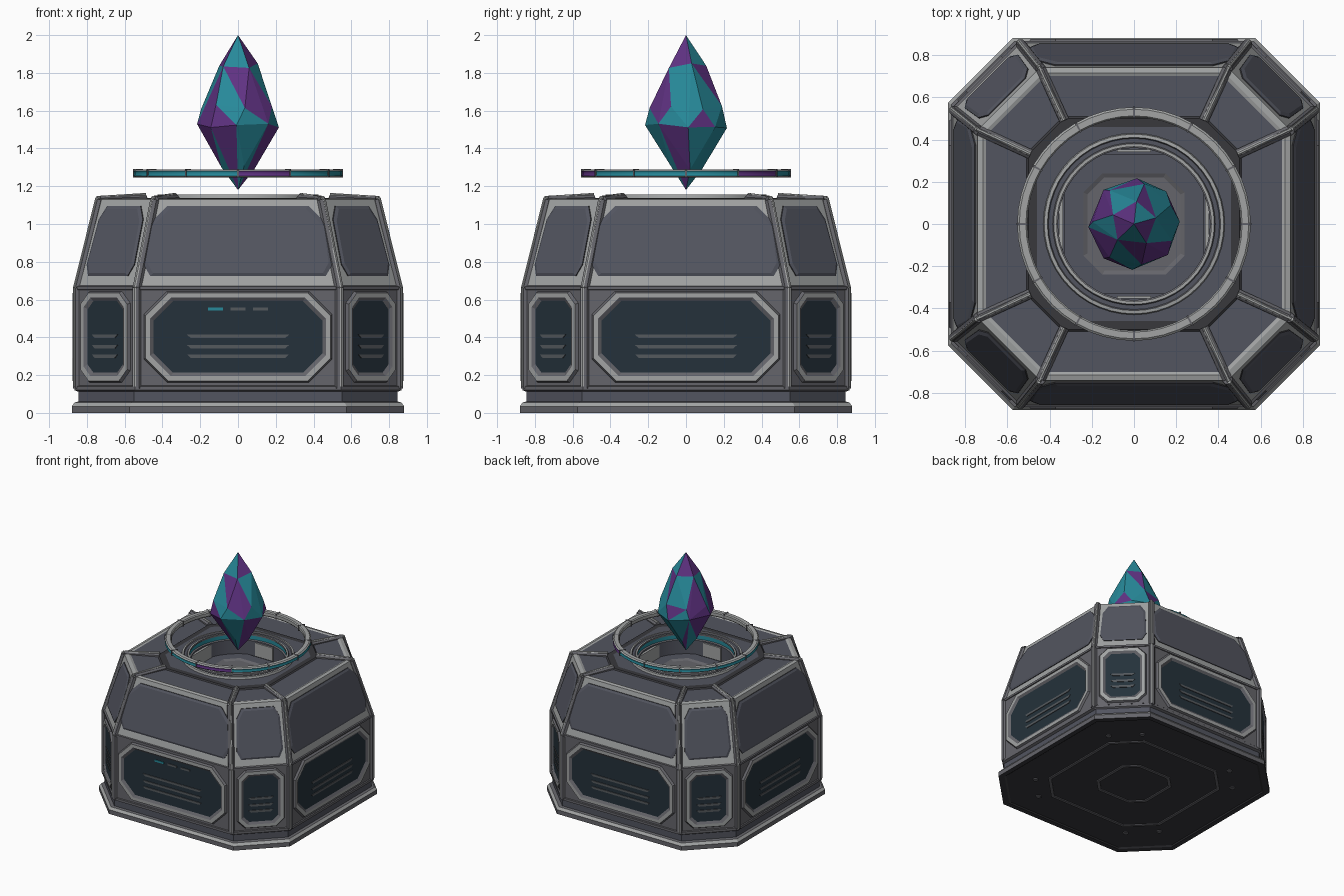
import bpy, bmesh, math, random
from mathutils import Vector

if "Cube" in bpy.data.objects:
    bpy.data.objects.remove(bpy.data.objects["Cube"])


def material(name, rgb):
    m = bpy.data.materials.new(name)
    m.use_nodes = True
    m.diffuse_color = (*rgb, 1)
    b = m.node_tree.nodes["Principled BSDF"]
    b.inputs["Base Color"].default_value = (*rgb, 1)
    b.inputs["Roughness"].default_value = 0.6
    return m


LIGHT = material("light metal", (.36, .37, .37))
MID = material("mid metal", (.13, .13, .145))
PANEL = material("slate panel", (.085, .09, .115))
DARK = material("dark metal", (.04, .04, .046))
GLASS = material("dark blue glass", (.018, .031, .043))
SLAT = material("vent grey", (.09, .1, .11))
TEAL = material("teal glow", (.02, .25, .32))
PURPLE = material("purple crystal", (.115, .032, .225))


def finish(bm, name, mats, smooth=False):
    bmesh.ops.recalc_face_normals(bm, faces=bm.faces)
    me = bpy.data.meshes.new(name)
    bm.to_mesh(me)
    bm.free()
    for m in mats:
        me.materials.append(m)
    ob = bpy.data.objects.new(name, me)
    bpy.context.collection.objects.link(ob)
    if smooth:
        bpy.ops.object.select_all(action="DESELECT")
        ob.select_set(True)
        bpy.context.view_layer.objects.active = ob
        bpy.ops.object.shade_smooth_by_angle(angle=math.radians(30))
    return ob


def loft(bm, loops, bands=None, caps=(False, False)):
    """Skin closed loops of points; bands gives a material index per span."""
    rings = [[bm.verts.new(p) for p in lp] for lp in loops]
    n = len(rings[0])
    for i in range(len(rings) - 1):
        a, b = rings[i], rings[i + 1]
        for k in range(n):
            j = (k + 1) % n
            f = bm.faces.new((a[k], a[j], b[j], b[k]))
            f.material_index = bands[i] if bands else 0
    for use, ring, band in ((caps[0], rings[0], 0), (caps[1], rings[-1], -1)):
        if use:
            bm.faces.new(ring).material_index = bands[band] if bands else 0


def octagon(a, b, z):
    return [(a, -b, z), (a, b, z), (b, a, z), (-b, a, z),
            (-a, b, z), (-a, -b, z), (-b, -a, z), (b, -a, z)]


def octa_part(name, rings, mats, bands=None, caps=(False, False)):
    bm = bmesh.new()
    loft(bm, [octagon(*r) for r in rings], bands, caps)
    return finish(bm, name, mats)


def circle(r, z, n=48):
    return [(r * math.cos(math.tau * i / n), r * math.sin(math.tau * i / n), z) for i in range(n)]


# Base skirt, with the recessed underside
octa_part("base_skirt", [(.83, .54, .008), (.84, .55, 0), (.88, .575, 0), (.88, .575, .035),
                         (.865, .565, .055), (.845, .55, .06), (.845, .55, .112),
                         (.866, .545, .12), (.866, .545, .14), (.84, .53, .15)],
          [DARK, MID, PANEL, LIGHT], [0, 0, 1, 3, 1, 2, 1, 1, 1], (True, False))
for a, b in ((.56, .36), (.25, .15)):
    octa_part("underside_ridge", [(a, b, .009), (a, b, .001), (a - .025, b - .01, .001),
                                  (a - .025, b - .01, .009)], [MID])

# Main shell: upright lower wall, tapering upper wall and flat roof
LOW, BELT, ROOF = .145, .66, 1.13
octa_part("body_shell", [(.86, .54, LOW), (.86, .54, BELT), (.74, .445, ROOF),
                         (.715, .43, ROOF + .006), (.7, .42, ROOF), (.39, .162, ROOF)],
          [MID, LIGHT, PANEL], [0, 1, 1, 1, 2])
octa_part("belt_strip", [(.858, .54, .65), (.866, .543, .652), (.866, .543, .668), (.85, .54, .675)], [MID])
octa_part("roof_collar", [(.51, .335, ROOF), (.5, .33, ROOF + .008), (.46, .3, ROOF + .008),
                          (.39, .162, ROOF + .008)], [DARK, PANEL], [0, 0, 1])


def wall(face, u, z, off):
    """Point on one of the eight walls; even faces are the wide ones."""
    lo, hi = ((.86, .74) if face % 2 == 0 else (.99, .838))
    t = max(0, (z - BELT) / (ROOF - BELT))
    ang = -math.pi / 2 + face * math.pi / 4
    n = Vector((math.cos(ang), math.sin(ang), 0))
    s = Vector((-n.y, n.x, 0))
    p = n * (lo + (hi - lo) * t + off) + s * u
    return (p.x, p.y, z)


def outline(w0, w1, z0, z1, c0, c1):
    """Cut-corner outline: half widths, heights, then bottom and top corner cuts."""
    right = [(w0 - c0[0], z0), (w0, z0 + c0[1]), (w1, z1 - c1[1]), (w1 - c1[0], z1)]
    return right + [(-u, z) for u, z in reversed(right)]


def wall_part(name, face, layers, mats, bands=None, cap=True):
    bm = bmesh.new()
    loft(bm, [[wall(face, u, z, off) for u, z in pts] for pts, off in layers], bands, (False, cap))
    return finish(bm, name, mats)


def bar(name, face, u0, u1, z, h, off, mat, slant=0):
    pts = [(u0 + slant, z - h), (u1 - slant, z - h), (u1, z + h), (u0, z + h)]
    wall_part(name, face, [(pts, off - .006), (pts, off)], [mat])


# Windows, vents and sloping panels on all eight walls
for face in range(8):
    wide = face % 2 == 0
    w, c = (.49, .12) if wide else (.175, .06)

    def rect(d):
        k = c - d * .4
        return outline(w - d, w - d, .17 + d, .635 - d, (k, k), (k, k))
    wall_part("window_frame", face, [(rect(-.01), -.002), (rect(0), .016), (rect(.025), .016),
                                     (rect(.045), .003)], [MID, LIGHT], [0, 1, 0], False)
    wall_part("window", face, [(rect(.04), -.002), (rect(.04), .004)], [GLASS])
    v = .27 if wide else .095
    for z in (.3, .35, .405):
        bar("vent_slat", face, -v, v, z, .009, .009, SLAT, .02)

    if wide:
        outer = outline(.5, .475, .725, 1.095, (.035, .06), (.1, .1))
        inner = outline(.48, .455, .74, 1.08, (.03, .055), (.095, .095))
    else:
        outer = outline(.178, .165, .725, 1.095, (.03, .06), (.04, .07))
        inner = outline(.163, .15, .74, 1.08, (.027, .055), (.037, .065))
    wall_part("sloped_panel", face, [(outer, -.002), (outer, .006), (inner, .014)],
              [DARK, PANEL], [0, 1])

# Status lights on the front window
for u, mat in ((-.12, TEAL), (0, SLAT), (.12, SLAT)):
    bar("status_light", 0, u - .04, u + .04, .55, .008, .009, mat)


def rod(bm, p, q, r, band):
    p, q = Vector(p), Vector(q)
    d = (q - p).normalized()
    s = d.orthogonal().normalized()
    t = d.cross(s)
    ends = [[e + (s * math.cos(a) + t * math.sin(a)) * r
             for a in (math.tau * (k + .5) / 8 for k in range(8))] for e in (p, q)]
    loft(bm, ends, [band], (True, True))


# Corner ribs that climb the walls and run in across the roof
path = [(.85, .535, .13), (.85, .535, .66), (.735, .442, 1.125), (.49, .33, 1.132)]
bead = [(.863, .545, .14), (.863, .545, .663), (.745, .45, 1.138), (.49, .332, 1.154)]
for sx in (1, -1):
    for sy in (1, -1):
        for swap in (False, True):
            bm = bmesh.new()
            for pts, r, band in ((path, .025, 0), (bead, .011, 1)):
                pts = [((y if swap else x) * sx, (x if swap else y) * sy, z) for x, y, z in pts]
                for p, q in zip(pts, pts[1:]):
                    rod(bm, p, q, r, band)
            finish(bm, "corner_rib", [MID, LIGHT])
        # Paired bolts under each cut corner
        for u in (-.13, .13):
            bm = bmesh.new()
            x, y = sx * (.53 + u * .707), sy * (.53 - u * .707)
            rod(bm, (x, y, .012), (x, y, .001), .022, 0)
            finish(bm, "underside_bolt", [MID])

# Round well with rim and glowing band
bm = bmesh.new()
loft(bm, [circle(*p) for p in ((.432, 1.13), (.425, 1.155), (.41, 1.157), (.405, 1.147), (.385, 1.147),
                               (.38, 1.155), (.366, 1.155), (.366, 1.14), (.373, 1.14), (.373, 1.105),
                               (.36, 1.1), (.36, .97))],
     [1, 1, 0, 2, 0, 1, 0, 0, 3, 0, 2], (False, True))
finish(bm, "well", [MID, LIGHT, PANEL, TEAL], True)
octa_part("well_floor", [(.33, .2, .97), (.33, .2, .985), (.24, .15, .985), (.22, .14, .975)],
          [MID, PANEL], [0, 1, 0], (False, True))
for x, y, hx, hy in ((.345, 0, .01, .19), (-.345, 0, .01, .19), (0, .347, .08, .006), (0, -.347, .08, .006)):
    bm = bmesh.new()
    base = [(x - hx, y - hy), (x + hx, y - hy), (x + hx, y + hy), (x - hx, y + hy)]
    loft(bm, [[(*p, z) for p in base] for z in (.98, 1.09)], None, (True, True))
    finish(bm, "well_wall_strip", [LIGHT])

# Floating ring with a coloured line round its edge
prof = [(.505, 1.255), (.512, 1.247), (.543, 1.247), (.553, 1.255), (.55, 1.262), (.55, 1.274),
        (.553, 1.28), (.543, 1.288), (.512, 1.288), (.505, 1.28), (.505, 1.255)]
bm = bmesh.new()
loft(bm, [circle(*p) for p in prof], [0, 0, 0, 1, 1, 1, 0, 0, 0, 0])
bmesh.ops.remove_doubles(bm, verts=bm.verts, dist=1e-5)
for f in bm.faces:
    if f.material_index:
        c = f.calc_center_median()
        seg = math.floor(math.degrees(math.atan2(c.y, c.x)) / 30)
        f.material_index = 2 if seg in (-3, 1) else 1
finish(bm, "floating_ring", [LIGHT, TEAL, PURPLE], True)
for k in range(12):
    a = k * math.tau / 12
    bm = bmesh.new()
    sides = [(.502, -.004), (.556, -.004), (.556, .004), (.502, .004)]
    loft(bm, [[(r * math.cos(a) - s * math.sin(a), r * math.sin(a) + s * math.cos(a), z)
               for r, s in sides] for z in (1.245, 1.29)], None, (True, True))
    finish(bm, "ring_seam", [MID])

# Faceted crystal
random.seed(4)
bm = bmesh.new()
bm.verts.new((0, 0, 2))
bm.verts.new((0, 0, 1.18))
for z, r, n, turn in ((1.3, .088, 4, .3), (1.52, .217, 8, 0), (1.62, .196, 7, .4), (1.84, .108, 5, .2)):
    for k in range(n):
        a = math.tau * k / n + turn + random.uniform(-.1, .1)
        bm.verts.new((r * math.cos(a), r * math.sin(a), z + random.uniform(-.015, .015)))
bmesh.ops.convex_hull(bm, input=bm.verts)
for f in bm.faces:
    f.material_index = random.randint(0, 1)
finish(bm, "crystal", [PURPLE, TEAL])
